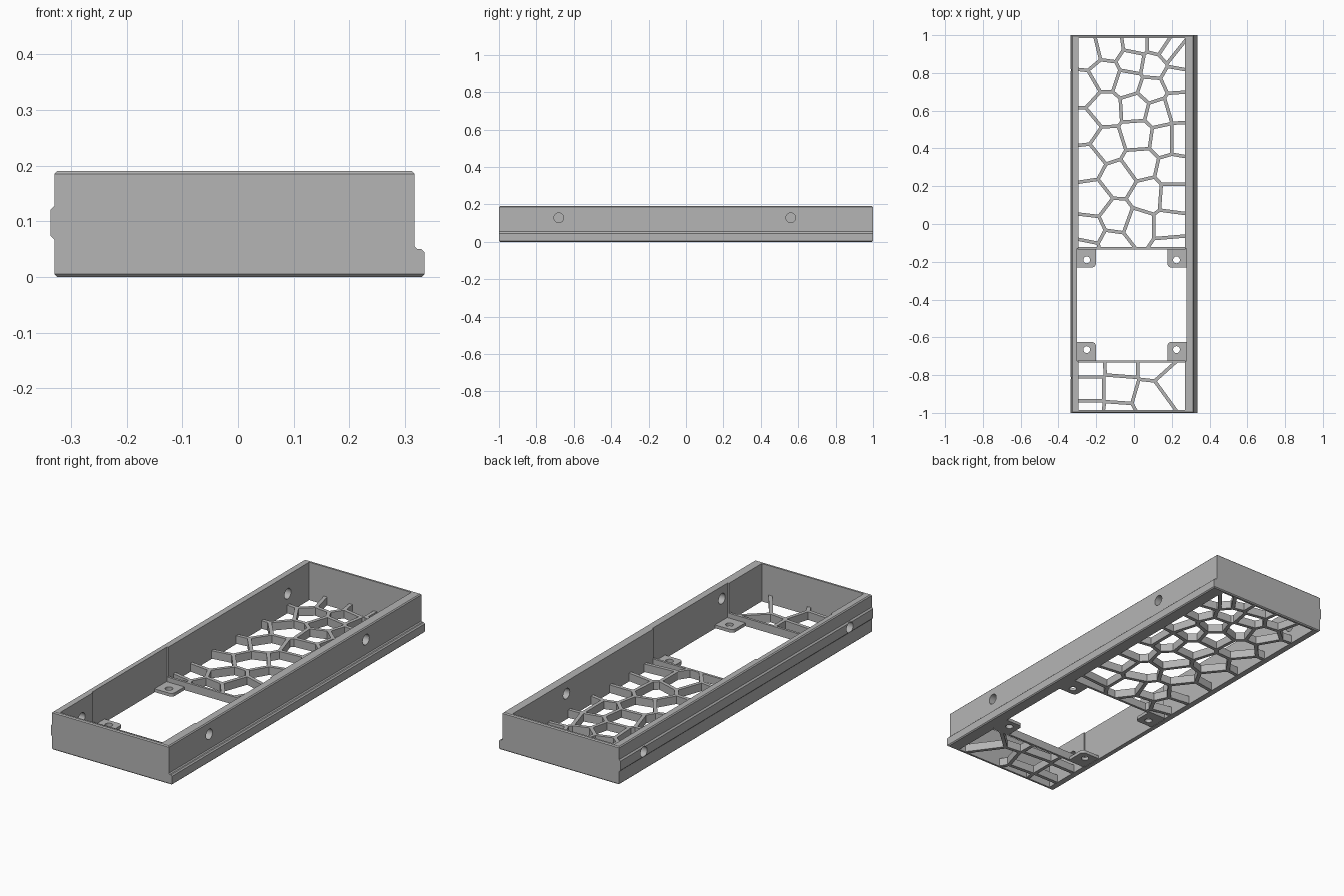
import bpy, bmesh, math
from mathutils import Vector

if "Cube" in bpy.data.objects:
    bpy.data.objects.remove(bpy.data.objects["Cube"], do_unlink=True)

grey = bpy.data.materials.new("plain grey")
grey.use_nodes = True
grey.diffuse_color = (0.46, 0.46, 0.46, 1)
grey.node_tree.nodes["Principled BSDF"].inputs["Base Color"].default_value = (0.46, 0.46, 0.46, 1)


def finish(bm, name):
    bmesh.ops.recalc_face_normals(bm, faces=bm.faces[:])
    mesh = bpy.data.meshes.new(name)
    bm.to_mesh(mesh)
    bm.free()
    mesh.materials.append(grey)
    obj = bpy.data.objects.new(name, mesh)
    bpy.context.collection.objects.link(obj)
    return obj


def add_prism(bm, points, depth):
    """Extrude a loop of 3D points along the depth vector."""
    face = bm.faces.new([bm.verts.new(p) for p in points])
    ext = bmesh.ops.extrude_face_region(bm, geom=[face])["geom"]
    verts = [g for g in ext if isinstance(g, bmesh.types.BMVert)]
    bmesh.ops.translate(bm, verts=verts, vec=Vector(depth))


def rect(x0, x1, y0, y1):
    return [(x0, y0), (x1, y0), (x1, y1), (x0, y1)]


def circle(cx, cy, r, n=32):
    return [(cx + r * math.cos(2 * math.pi * i / n), cy + r * math.sin(2 * math.pi * i / n))
            for i in range(n)]


def upright(name, loops, z0, z1):
    """Prisms standing on plan outlines."""
    bm = bmesh.new()
    for loop in loops:
        add_prism(bm, [(x, y, z0) for x, y in loop], (0, 0, z1 - z0))
    return finish(bm, name)


def cut(obj, cutter):
    cutter.hide_render = True
    mod = obj.modifiers.new("cut", "BOOLEAN")
    mod.operation, mod.solver, mod.object = "DIFFERENCE", "EXACT", cutter
    bpy.context.view_layer.objects.active = obj
    bpy.ops.object.modifier_apply(modifier=mod.name)
    bpy.data.objects.remove(cutter, do_unlink=True)


# Main frame: end profile with a side rail and a bottom lip, run along y
TOP = 0.19
profile = [(-0.33, 0), (0.335, 0), (0.335, 0.044), (0.329, 0.05), (0.322, 0.05),
           (0.317, 0.055), (0.317, TOP), (-0.33, TOP), (-0.33, 0.127),
           (-0.337, 0.12), (-0.337, 0.074), (-0.33, 0.067)]
bm = bmesh.new()
add_prism(bm, [(x, -1, z) for x, z in profile], (0, 2, 0))
rims = [e for e in bm.edges if all(v.co.z < 0.001 for v in e.verts)
        or all(v.co.z > TOP - 0.001 for v in e.verts)]
bmesh.ops.bevel(bm, geom=rims, offset=0.005, segments=1, affect="EDGES")
frame = finish(bm, "frame")

LEFT, RIGHT, END = -0.295, 0.27, 0.985
cut(frame, upright("cavity", [rect(LEFT, RIGHT, -END, END)], -0.1, 0.3))
cut(frame, upright("bay_recess", [rect(-0.302, 0.277, -0.725, -0.13)], -0.1, 0.3))

# Round holes through both long walls
bm = bmesh.new()
for x0, z, spots in ((0.2, 0.128, (-0.68, 0.56)), (-0.4, 0.097, (-0.815, 0.815))):
    for y in spots:
        add_prism(bm, [(x0, a, b) for a, b in circle(y, z, 0.026)], (0.2, 0, 0))
cut(frame, finish(bm, "wall_holes"))


# Floor grilles: irregular cells cut from thin slabs
def clip(poly, mid, normal):
    """Keep the part of the polygon behind the line."""
    out = []
    for a, b in zip(poly, poly[1:] + poly[:1]):
        da, db = (a - mid).dot(normal), (b - mid).dot(normal)
        if da <= 0:
            out.append(a)
        if da * db < 0:
            out.append(a.lerp(b, da / (da - db)))
    return out


def cells(seeds, area, rib):
    seeds = [Vector(s) / 100 for s in seeds]
    loops = []
    for s in seeds:
        poly = [Vector(p) for p in area]
        for t in seeds:
            if t != s and poly:
                n = (t - s).normalized()
                poly = clip(poly, (s + t) / 2 - n * rib / 2, n)
        if len(poly) > 2:
            loops.append(poly)
    return loops


def grille(name, seeds, slab_y, cell_y):
    slab = upright(name, [rect(LEFT - 0.003, RIGHT + 0.003, *slab_y)], 0.002, 0.042)
    loops = cells(seeds, rect(LEFT, RIGHT, *cell_y), 0.018)
    cut(slab, upright(name + "_cells", loops, -0.1, 0.1))
    return slab


rear_seeds = [
    (-25, 91), (-13, 94), (-27, 72), (-15, 79), (1, 96), (-1, 86), (-3, 75), (13, 96),
    (10, 84), (19, 92), (24, 88), (22, 77), (9, 71), (1, 62), (-15, 61), (13, 59),
    (23, 62), (-27, 51), (-14, 42), (2, 47), (16, 45), (24, 45), (-25, 33), (-8, 24),
    (3, 32), (21, 28), (-22, 13), (7, 15), (-9, 3), (2, -1), (21, 14), (19, -1),
    (-24, -4), (-11, -11), (20, -13), (-26, -14)]
front_seeds = [(-24, -75), (-7, -74), (11, -74), (-24, -87), (-8, -87), (20, -84),
               (9, -92), (-9, -102), (-24, -100)]
rear_grille = grille("rear_grille", rear_seeds, (-0.135, 0.988), (-0.123, END))
front_grille = grille("front_grille", front_seeds, (-0.988, -0.722), (-END, -0.734))

# Mounting tabs in the corners of the open bay
tabs = []
for side, x, sx in (("right", -0.304, 1), ("left", 0.279, -1)):
    for place, y, sy in (("rear", -0.128, -1), ("front", -0.727, 1)):
        size, r = 0.102, 0.02
        arc = [(size - r + r * math.cos(a), size - r + r * math.sin(a))
               for a in (math.pi / 12 * i for i in range(7))]
        outline = [(x + sx * u, y + sy * v) for u, v in [(0, 0), (size, 0)] + arc + [(0, size)]]
        tab = upright(f"{place}_{side}_tab", [outline], 0.002, 0.018)
        cut(tab, upright("tab_hole", [circle(x + sx * 0.054, y + sy * 0.062, 0.018)], -0.1, 0.1))
        tabs.append(tab)

# Smooth only the round holes and corners
bpy.ops.object.select_all(action="DESELECT")
for obj in [frame] + tabs:
    obj.select_set(True)
bpy.context.view_layer.objects.active = frame
bpy.ops.object.shade_smooth_by_angle(angle=math.radians(25))
